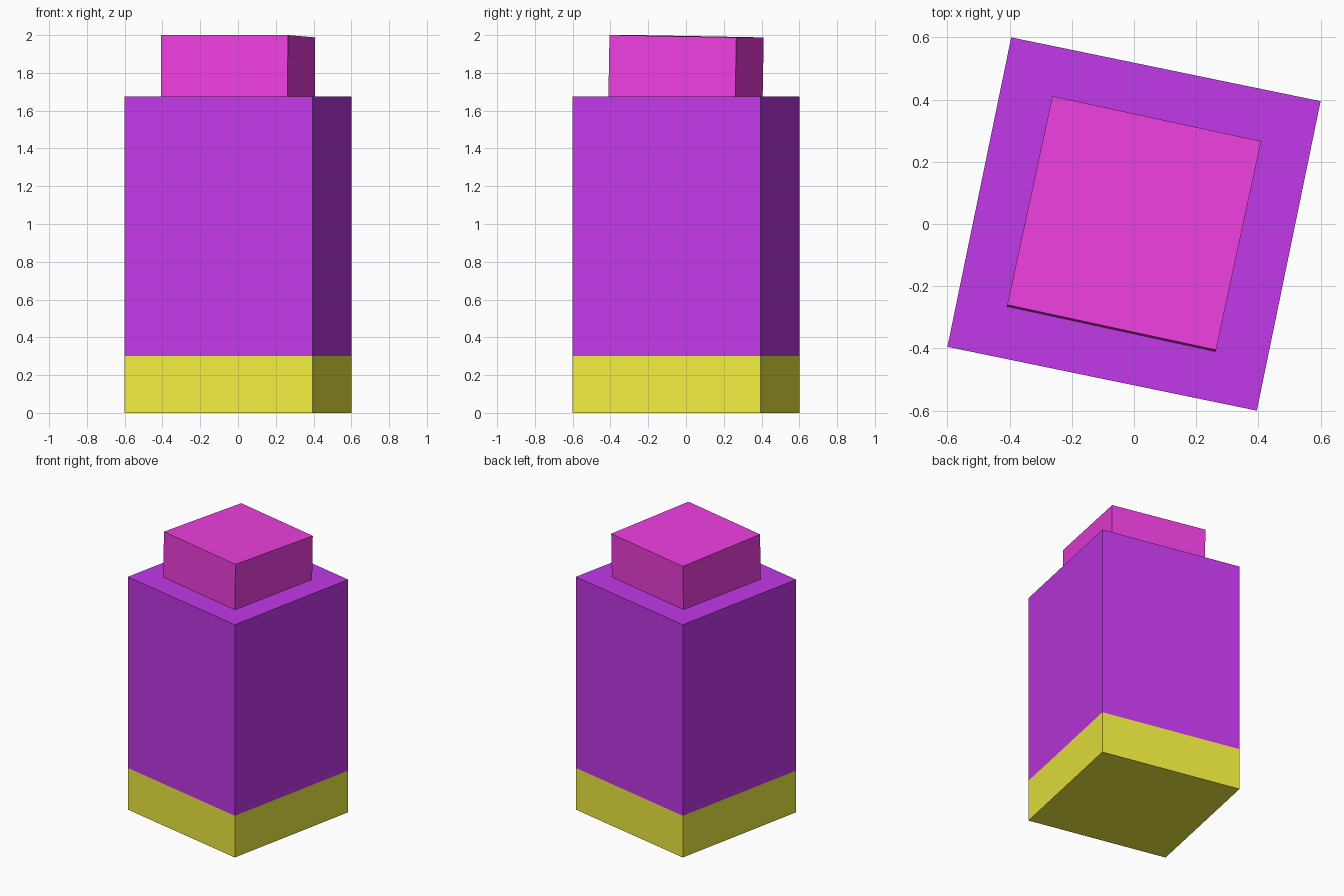
import bpy
from math import radians
from mathutils import Euler, Vector

if "Cube" in bpy.data.objects:
    bpy.data.objects.remove(bpy.data.objects["Cube"])


def block(name, side, z0, z1, turn, color, tilt=0.0):
    """Square block from z0 to z1, turned about z and tipped about its own x axis."""
    bpy.ops.mesh.primitive_cube_add(size=1)
    ob = bpy.context.object
    ob.name = name
    ob.scale = (side, side, z1 - z0)
    rot = Euler((radians(tilt), 0, radians(turn)), 'XYZ')
    ob.rotation_euler = rot
    ob.location = Vector((0, 0, (z0 + z1) / 2))
    mat = bpy.data.materials.new(name + "_color")
    mat.diffuse_color = color
    mat.use_nodes = True
    mat.node_tree.nodes["Principled BSDF"].inputs["Base Color"].default_value = mat.diffuse_color
    ob.data.materials.append(mat)
    return ob


# Yellow base and purple body share one footprint
block("base", 1.016, 0.0, 0.30, -11.65, (0.87, 0.85, 0.05, 1))
block("body", 1.016, 0.30, 1.675, -11.65, (0.54, 0.04, 0.81, 1))

# Smaller cap, tipped slightly up at the front and sunk into the body
block("cap", 0.687, 1.645, 1.994, -12.2, (0.86, 0.05, 0.74, 1), tilt=-1.05)
